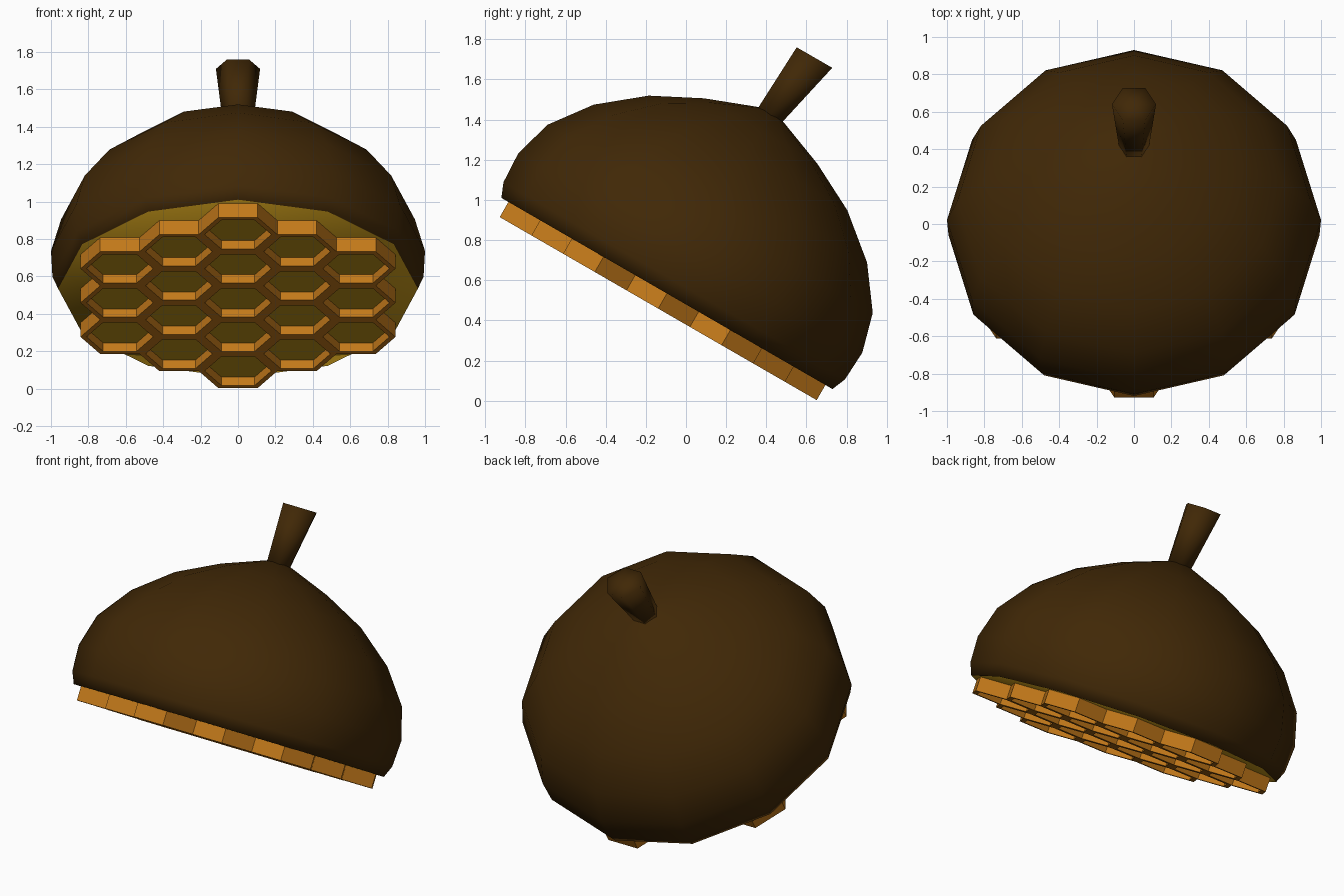
import bpy, bmesh, math
from mathutils import Matrix, Vector

if "Cube" in bpy.data.objects:
    bpy.data.objects.remove(bpy.data.objects["Cube"])

# whole nest is tilted 30 degrees about the centre of its rim
TILT = Matrix.Translation((0, -0.095, 0.534)) @ Matrix.Rotation(math.radians(-30), 4, 'X')


def material(name, rgb):
    m = bpy.data.materials.new(name)
    m.diffuse_color = (*rgb, 1)
    m.use_nodes = True
    m.node_tree.nodes["Principled BSDF"].inputs["Base Color"].default_value = m.diffuse_color
    return m


brown = material("dark_brown", (0.052, 0.021, 0.002))
olive = material("golden_olive", (0.50, 0.275, 0.009))
orange = material("honey_orange", (0.54, 0.19, 0.010))


def finish(name, bm, mats, smooth):
    for f in bm.faces:
        f.smooth = smooth
    bm.transform(TILT)
    me = bpy.data.meshes.new(name)
    bm.to_mesh(me)
    bm.free()
    for m in mats:
        me.materials.append(m)
    ob = bpy.data.objects.new(name, me)
    bpy.context.collection.objects.link(ob)
    return ob


def ring(bm, n, r, w, y=0.0, sx=1.0):
    return [bm.verts.new((sx * r * math.cos(math.tau * i / n), y + r * math.sin(math.tau * i / n), w))
            for i in range(n)]


def bridge(bm, a, b):
    n = len(a)
    return [bm.faces.new((a[i], a[(i + 1) % n], b[(i + 1) % n], b[i])) for i in range(n)]


def fan(bm, loop, centre, flip=False):
    c = bm.verts.new(centre)
    out = []
    for i, v in enumerate(loop):
        nxt = loop[(i + 1) % len(loop)]
        out.append(bm.faces.new((nxt, v, c) if flip else (v, nxt, c)))
    return out


# dome shell: twelve-sided lathe with olive underside
bm = bmesh.new()
profile = [(0.952, 0.0), (0.982, 0.073), (0.990, 0.232), (0.936, 0.429),
           (0.786, 0.632), (0.571, 0.808), (0.326, 0.934), (0.067, 1.033)]
rings = [ring(bm, 12, r, w, sx=1.01) for r, w in profile]
for a, b in zip(rings, rings[1:]):
    bridge(bm, a, b)
fan(bm, rings[-1], (0, 0, 1.033))
for f in fan(bm, rings[0], (0, 0, 0), flip=True):
    f.material_index = 1
finish("nest_dome", bm, [brown, olive], True)

# flared, slightly leaning hexagonal stem
bm = bmesh.new()
low = ring(bm, 6, 0.080, 1.02)
high = ring(bm, 6, 0.118, 1.385, y=0.049)
bridge(bm, low, high)
fan(bm, high, (0, 0.049, 1.385))
bm.faces.new(low[::-1])
finish("stem", bm, [brown], True)

# honeycomb: 19 hexagons, each with a rim, inner walls and an olive floor
bm = bmesh.new()
PITCH, TIP, FLOOR, WALL = 0.3646, -0.087, -0.035, 0.028
SIDE = PITCH / math.sqrt(3)
for col in range(-2, 3):
    rows = 5 - abs(col)
    for row in range(rows):
        off = Matrix.Translation((col * 1.5 * SIDE, (row - (rows - 1) / 2) * PITCH, 0))
        outer = ring(bm, 6, SIDE, TIP)
        tip = ring(bm, 6, SIDE - WALL / math.cos(math.pi / 6), TIP)
        floor = ring(bm, 6, SIDE - WALL / math.cos(math.pi / 6), FLOOR)
        bmesh.ops.transform(bm, matrix=off, verts=outer + tip + floor)
        bridge(bm, tip, outer)
        bridge(bm, floor, tip)
        bm.faces.new(floor[::-1]).material_index = 1
bmesh.ops.remove_doubles(bm, verts=bm.verts[:], dist=0.001)
# outer wall of the comb rises up to the dome underside
edges = [e for e in bm.edges if e.is_boundary]
geom = bmesh.ops.extrude_edge_only(bm, edges=edges)["geom"]
for v in geom:
    if isinstance(v, bmesh.types.BMVert):
        v.co.z = 0.003
for f in geom:
    if isinstance(f, bmesh.types.BMFace):
        f.material_index = 0
bmesh.ops.recalc_face_normals(bm, faces=bm.faces[:])
# open shell: make sure the floors look downwards
bm.normal_update()
if next(f for f in bm.faces if f.material_index == 1).normal.z > 0:
    bmesh.ops.reverse_faces(bm, faces=bm.faces[:])
finish("honeycomb", bm, [orange, olive], False)
